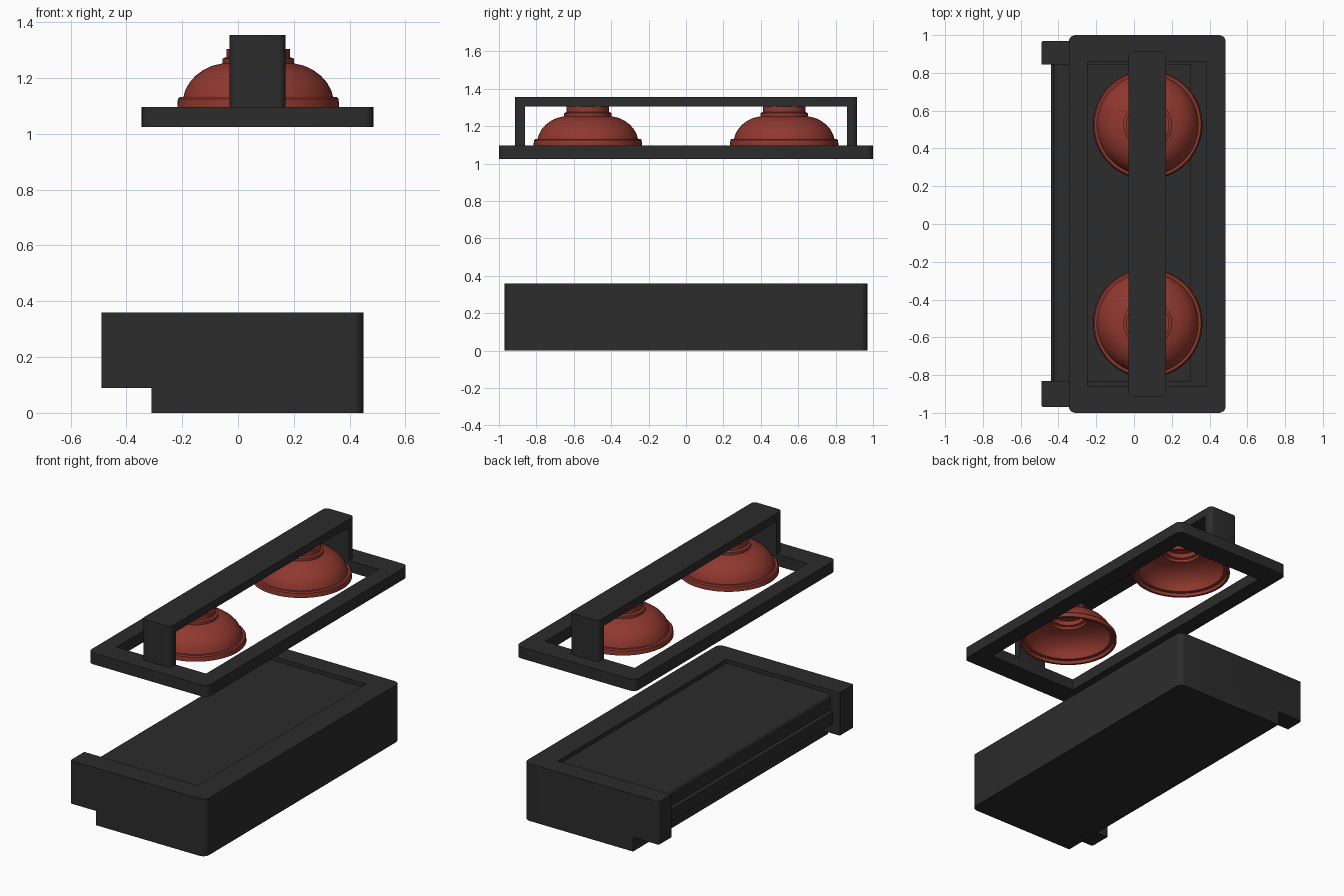
import bpy, bmesh, math
from mathutils import Vector

if "Cube" in bpy.data.objects:
    bpy.data.objects.remove(bpy.data.objects["Cube"])


def material(name, rgb):
    m = bpy.data.materials.new(name)
    m.diffuse_color = (*rgb, 1)
    m.use_nodes = True
    m.node_tree.nodes["Principled BSDF"].inputs["Base Color"].default_value = m.diffuse_color
    return m


CHARCOAL = material("charcoal", (0.025, 0.025, 0.025))
RED = material("brick_red", (0.28, 0.04, 0.028))


def finish(bm, name, mat):
    bmesh.ops.recalc_face_normals(bm, faces=bm.faces[:])
    me = bpy.data.meshes.new(name)
    bm.to_mesh(me)
    bm.free()
    ob = bpy.data.objects.new(name, me)
    bpy.context.collection.objects.link(ob)
    me.materials.append(mat)
    return ob


def smooth(ob, deg=30):
    bpy.ops.object.select_all(action='DESELECT')
    ob.select_set(True)
    bpy.context.view_layer.objects.active = ob
    bpy.ops.object.shade_smooth_by_angle(angle=math.radians(deg))


def round_edges(bm, test, radius):
    """Round the edges parallel to z whose midpoint passes the test."""
    es = []
    for e in bm.edges:
        a, b = e.verts[0].co, e.verts[1].co
        if (a - b).xy.length < 1e-5 and test((a + b) / 2):
            es.append(e)
    bmesh.ops.bevel(bm, geom=es, offset=radius, segments=5, profile=0.5, affect='EDGES')


def prism(points, direction):
    """Extrude a closed outline (3D points) along a direction."""
    bm = bmesh.new()
    f = bm.faces.new([bm.verts.new(p) for p in points])
    r = bmesh.ops.extrude_face_region(bm, geom=[f])
    vs = [g for g in r['geom'] if isinstance(g, bmesh.types.BMVert)]
    bmesh.ops.translate(bm, verts=vs, vec=Vector(direction))
    bmesh.ops.recalc_face_normals(bm, faces=bm.faces[:])
    return bm


def box(x0, x1, y0, y1, z0, z1):
    return prism([(x0, y0, z0), (x1, y0, z0), (x1, y1, z0), (x0, y1, z0)], (0, 0, z1 - z0))


def cut(ob, cutter):
    cutter.hide_render = True
    m = ob.modifiers.new("cut", 'BOOLEAN')
    m.operation, m.solver, m.object = 'DIFFERENCE', 'EXACT', cutter
    bpy.context.view_layer.objects.active = ob
    bpy.ops.object.modifier_apply(modifier=m.name)
    bpy.data.objects.remove(cutter)


# lower housing: stepped side profile, rounded corners, recessed top and open left side
Y0, Y1, FLOOR = -0.83, 0.845, 0.335
side = [(-0.31, 0), (0.45, 0), (0.45, 0.36), (-0.49, 0.36), (-0.49, 0.09), (-0.31, 0.09)]
bm = prism([(x, -0.97, z) for x, z in side], (0, 1.94, 0))
round_edges(bm, lambda p: p.x > 0.4, 0.04)
round_edges(bm, lambda p: p.x < -0.4, 0.012)
housing = finish(bm, "lower_housing", CHARCOAL)
cut(housing, finish(box(-0.6, 0.30, Y0, Y1, FLOOR, 0.5), "recess_cutter", CHARCOAL))
cut(housing, finish(box(-0.6, -0.31, Y0, Y1, -0.1, 0.5), "gap_cutter", CHARCOAL))
smooth(housing)

# overhanging front of the tray panel between the two lugs, with rounded top and lower lip
nose = [(-0.31, FLOOR)]
for i in range(6):
    a = math.pi / 2 * (1 + i / 5)
    nose.append((-0.395 + 0.03 * math.cos(a), FLOOR - 0.03 + 0.03 * math.sin(a)))
nose += [(-0.425, 0.235), (-0.44, 0.225), (-0.44, 0.15), (-0.31, 0.15)]
bm = prism([(x, Y0, z) for x, z in nose], (0, Y1 - Y0, 0))
smooth(finish(bm, "tray_front", CHARCOAL))

# floating rectangular frame
bm = box(-0.345, 0.485, -1, 1, 1.025, 1.097)
round_edges(bm, lambda p: True, 0.035)
frame = finish(bm, "upper_frame", CHARCOAL)
cut(frame, finish(box(-0.245, 0.38, -0.86, 0.86, 0.9, 1.2), "opening_cutter", CHARCOAL))
smooth(frame)

# arched handle bar, square in side view, with rounded outer corners
arch = [(-0.915, 1.097), (-0.915, 1.355), (0.915, 1.355), (0.915, 1.097),
        (0.86, 1.097), (0.86, 1.305), (-0.86, 1.305), (-0.86, 1.097)]
bm = prism([(-0.03, y, z) for y, z in arch], (0.2, 0, 0))
round_edges(bm, lambda p: abs(p.y) > 0.9, 0.025)
smooth(finish(bm, "handle_bar", CHARCOAL))

# hollow bells hanging under the bar: outer profile up, inner profile down
outer = [(0.29, 1.097), (0.288, 1.125), (0.282, 1.132), (0.268, 1.132), (0.262, 1.155),
         (0.247, 1.183), (0.225, 1.208), (0.197, 1.229), (0.165, 1.244), (0.135, 1.251),
         (0.128, 1.253), (0.128, 1.27), (0.114, 1.275), (0.114, 1.305), (0, 1.305)]
inner = [(0, 1.288), (0.098, 1.288), (0.098, 1.26), (0.112, 1.255), (0.112, 1.238),
         (0.157, 1.229), (0.189, 1.214), (0.215, 1.195), (0.235, 1.173), (0.248, 1.15),
         (0.254, 1.118), (0.272, 1.116), (0.276, 1.097), (0.29, 1.097)]
for name, cy in (("front_bell", -0.525), ("rear_bell", 0.525)):
    bm = bmesh.new()
    vs = [bm.verts.new((0.0725 + r, cy, z)) for r, z in outer + inner]
    es = [bm.edges.new(p) for p in zip(vs, vs[1:])]
    bmesh.ops.spin(bm, geom=vs + es, cent=(0.0725, cy, 0), axis=(0, 0, 1),
                   angle=math.tau, steps=64, use_merge=False)
    bmesh.ops.remove_doubles(bm, verts=bm.verts[:], dist=1e-4)
    smooth(finish(bm, name, RED), 35)
